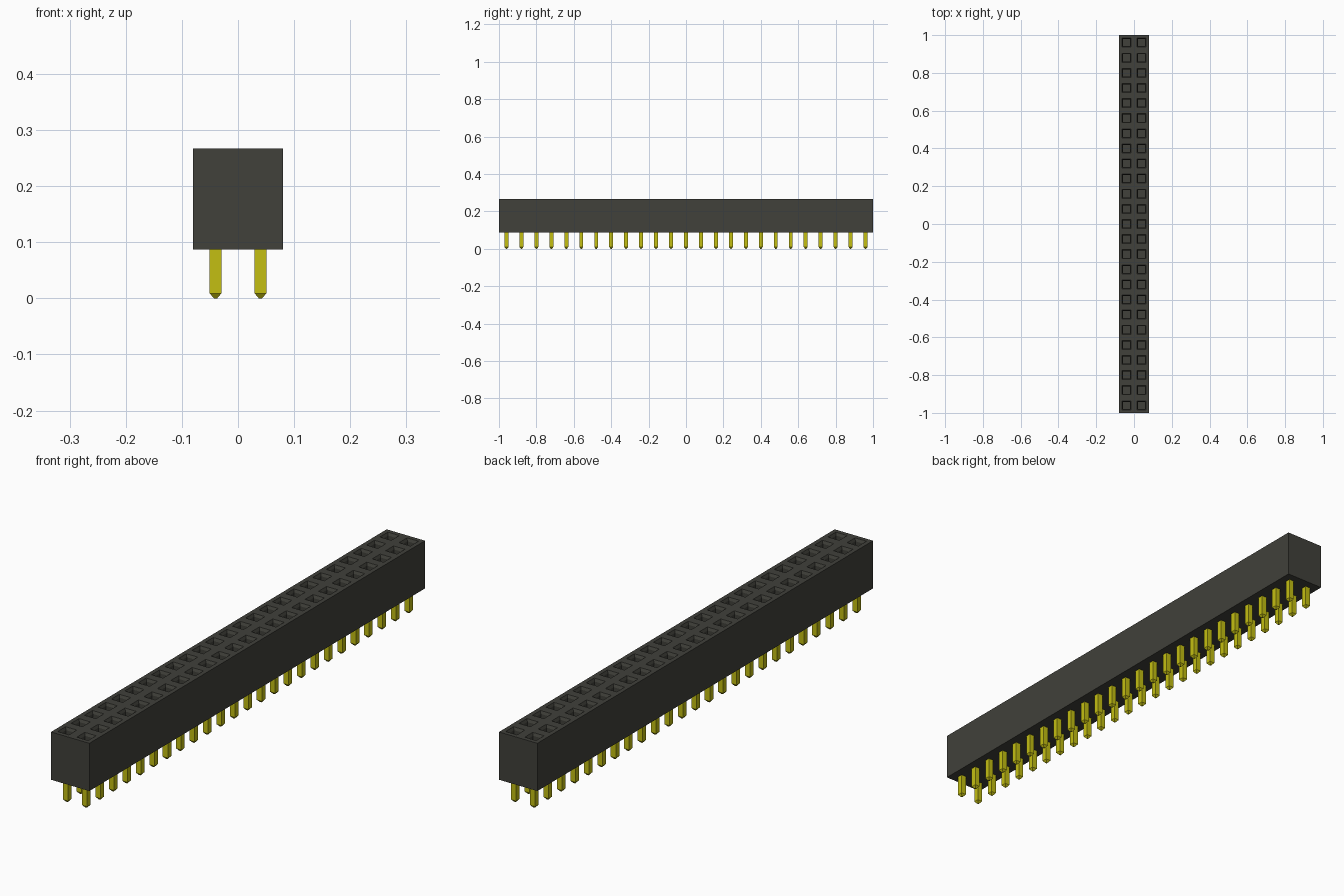
import bpy, bmesh
from mathutils import Matrix, Vector

ROWS, PITCH = 25, 0.08
BOTTOM, TOP = 0.087, 0.267

cube = bpy.data.objects.get("Cube")
if cube:
    bpy.data.objects.remove(cube, do_unlink=True)


def material(name, rgb):
    mat = bpy.data.materials.new(name)
    mat.use_nodes = True
    mat.diffuse_color = (*rgb, 1)
    mat.node_tree.nodes["Principled BSDF"].inputs["Base Color"].default_value = (*rgb, 1)
    return mat


def finish(bm, name, mat):
    bmesh.ops.recalc_face_normals(bm, faces=bm.faces)
    mesh = bpy.data.meshes.new(name)
    bm.to_mesh(mesh)
    bm.free()
    mesh.materials.append(mat)
    obj = bpy.data.objects.new(name, mesh)
    bpy.context.collection.objects.link(obj)
    return obj


black = material("charcoal plastic", (0.052, 0.052, 0.043))
gold = material("yellow metal", (0.55, 0.52, 0.006))

# Housing: one grid cell per socket, walls pulled down from the rim
bm = bmesh.new()
bmesh.ops.create_grid(bm, x_segments=2, y_segments=ROWS, size=1,
                      matrix=Matrix.Translation((0, 0, TOP)) @ Matrix.Diagonal((PITCH, 1, 1, 1)))
cells = bm.faces[:]
rim = [e for e in bm.edges if e.is_boundary]
walls = bmesh.ops.extrude_edge_only(bm, edges=rim)["geom"]
lower = [v for v in walls if isinstance(v, bmesh.types.BMVert)]
bmesh.ops.translate(bm, verts=lower, vec=(0, 0, BOTTOM - TOP))
bmesh.ops.contextual_create(bm, geom=[e for e in bm.edges if e.is_boundary])

# Sockets: square opening, sloped lead-in, straight shaft
bmesh.ops.inset_individual(bm, faces=cells, thickness=0.023)
bmesh.ops.inset_individual(bm, faces=cells, thickness=0.007, depth=-0.01)
floors = bmesh.ops.extrude_discrete_faces(bm, faces=cells)["faces"]
bmesh.ops.translate(bm, verts=list({v for f in floors for v in f.verts}), vec=(0, 0, -0.1))
finish(bm, "housing", black)

# Pins: square posts with tapered tips
bm = bmesh.new()
for x in (-PITCH / 2, PITCH / 2):
    for row in range(ROWS):
        y = (row - (ROWS - 1) / 2) * PITCH
        loops = [[bm.verts.new(Vector((x + sx * h, y + sy * h, z)))
                  for sx, sy in ((-1, -1), (1, -1), (1, 1), (-1, 1))]
                 for h, z in ((0.003, 0), (0.0105, 0.009), (0.0105, BOTTOM + 0.003))]
        for a, b in zip(loops, loops[1:]):
            for i in range(4):
                j = (i + 1) % 4
                bm.faces.new((a[i], a[j], b[j], b[i]))
        bm.faces.new(loops[0][::-1])
        bm.faces.new(loops[-1])
finish(bm, "pins", gold)
